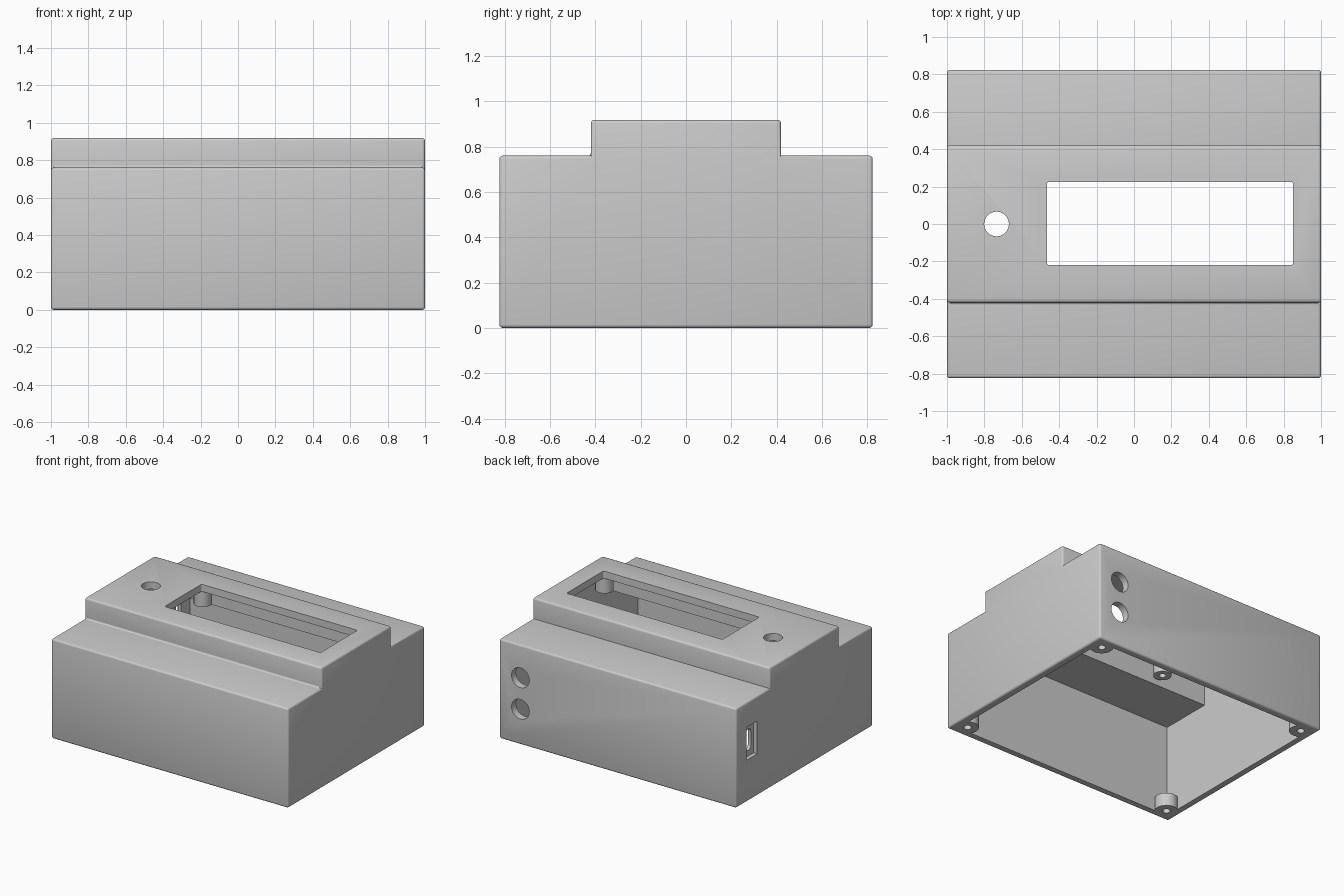
import bpy, bmesh, math
from mathutils import Matrix

if "Cube" in bpy.data.objects:
    bpy.data.objects.remove(bpy.data.objects["Cube"], do_unlink=True)

grey = bpy.data.materials.new("case grey")
grey.use_nodes = True
colour = (0.6, 0.6, 0.6, 1)
grey.diffuse_color = colour
grey.node_tree.nodes["Principled BSDF"].inputs["Base Color"].default_value = colour

HALF_X, HALF_Y, TOP = 1.0, 0.824, 0.918
RAISED_Y, SHOULDER = 0.42, 0.76
WALL, ROUND = 0.055, 0.015


def make_object(name, bm):
    bmesh.ops.recalc_face_normals(bm, faces=bm.faces)
    mesh = bpy.data.meshes.new(name)
    bm.to_mesh(mesh)
    bm.free()
    mesh.materials.append(grey)
    obj = bpy.data.objects.new(name, mesh)
    bpy.context.collection.objects.link(obj)
    return obj


def stepped_prism(name, half_x, inset, floor, rounded=False):
    """Stepped side profile swept along x."""
    y, r = HALF_Y - inset, RAISED_Y - inset
    s, t = SHOULDER - inset, TOP - inset
    front = [(-y, floor), (-y, s), (-r, s), (-r, t)]
    profile = front + [(-a, b) for a, b in reversed(front)]
    bm = bmesh.new()
    face = bm.faces.new([bm.verts.new((-half_x, a, b)) for a, b in profile])
    swept = bmesh.ops.extrude_face_region(bm, geom=[face])["geom"]
    bmesh.ops.translate(bm, vec=(2 * half_x, 0, 0),
                        verts=[v for v in swept if isinstance(v, bmesh.types.BMVert)])
    bmesh.ops.recalc_face_normals(bm, faces=bm.faces)
    if rounded:
        edges = [e for e in bm.edges if e.is_convex]
        bmesh.ops.bevel(bm, geom=edges, offset=ROUND, segments=3,
                        profile=0.5, affect="EDGES")
    return make_object(name, bm)


def box(name, x, y, z, rounded_axis=None, radius=0.0):
    """Box from three ranges, optionally with rounded edges along one axis."""
    bm = bmesh.new()
    bmesh.ops.create_cube(bm, size=1)
    for v in bm.verts:
        v.co = [lo + (c + 0.5) * (hi - lo) for c, (lo, hi) in zip(v.co, (x, y, z))]
    if rounded_axis is not None:
        edges = [e for e in bm.edges
                 if abs((e.verts[0].co - e.verts[1].co)[rounded_axis]) > 1e-4]
        bmesh.ops.bevel(bm, geom=edges, offset=radius, segments=4,
                        profile=0.5, affect="EDGES")
    return make_object(name, bm)


def cylinder(name, centre, radius, length, along_y=False):
    bm = bmesh.new()
    bmesh.ops.create_cone(bm, cap_ends=True, segments=40, radius1=radius,
                          radius2=radius, depth=length)
    turn = Matrix.Rotation(math.pi / 2 if along_y else 0, 4, "X")
    bm.transform(Matrix.Translation(centre) @ turn)
    return make_object(name, bm)


def combine(target, tool, operation):
    mod = target.modifiers.new("join", "BOOLEAN")
    mod.operation, mod.object, mod.solver = operation, tool, "EXACT"
    bpy.context.view_layer.objects.active = target
    bpy.ops.object.modifier_apply(modifier=mod.name)
    bpy.data.objects.remove(tool, do_unlink=True)


# Hollow stepped shell, open underneath
case = stepped_prism("case", HALF_X, 0, 0, rounded=True)
combine(case, stepped_prism("cavity", HALF_X - WALL, WALL, -0.1), "DIFFERENCE")

# Fillet at the foot of the front step
fillet = box("front_fillet", (-HALF_X + ROUND, HALF_X - ROUND),
             (-RAISED_Y - 0.012, -RAISED_Y + 0.02), (SHOULDER - 0.02, SHOULDER + 0.012))
cove = cylinder("cove", (0, 0, 0), 0.012, 3)
cove.data.transform(Matrix.Translation((0, -RAISED_Y - 0.012, SHOULDER + 0.012))
                    @ Matrix.Rotation(math.pi / 2, 4, "Y"))
combine(fillet, cove, "DIFFERENCE")
combine(case, fillet, "UNION")

# Corner screw bosses and display mounting posts
holes = []
for sx in (-1, 1):
    for sy in (-1, 1):
        bx, by = sx * (HALF_X - 0.1), sy * (HALF_Y - 0.1)
        combine(case, cylinder("boss", (bx, by, 0.05), 0.08, 0.1), "UNION")
        holes.append(cylinder("boss_hole", (bx, by, 0.05), 0.027, 0.2))
        px, py = 0.195 + sx * 0.692, sy * 0.286
        combine(case, cylinder("post", (px, py, 0.815), 0.063, 0.15), "UNION")
        holes.append(cylinder("post_hole", (px, py, 0.77), 0.024, 0.16))

# Display window, button hole, cable holes and side socket
holes.append(box("window", (-0.465, 0.85), (-0.22, 0.225), (0.8, 1), 2, 0.012))
holes.append(cylinder("button_hole", (-0.735, 0, 0.9), 0.066, 0.2))
for z in (0.27, 0.51):
    holes.append(cylinder("cable_hole", (0.82, HALF_Y, z), 0.075, 0.2, along_y=True))
holes.append(box("socket_recess", (-1.1, -0.97), (0.57, 0.70), (0.32, 0.57)))
holes.append(box("socket_slot", (-1.1, -0.9), (0.605, 0.665), (0.365, 0.525), 0, 0.025))
for hole in holes:
    combine(case, hole, "DIFFERENCE")

# Smooth rounded parts, crisp corners
bpy.ops.object.select_all(action="DESELECT")
case.select_set(True)
bpy.context.view_layer.objects.active = case
bpy.ops.object.shade_smooth_by_angle(angle=math.radians(35))
